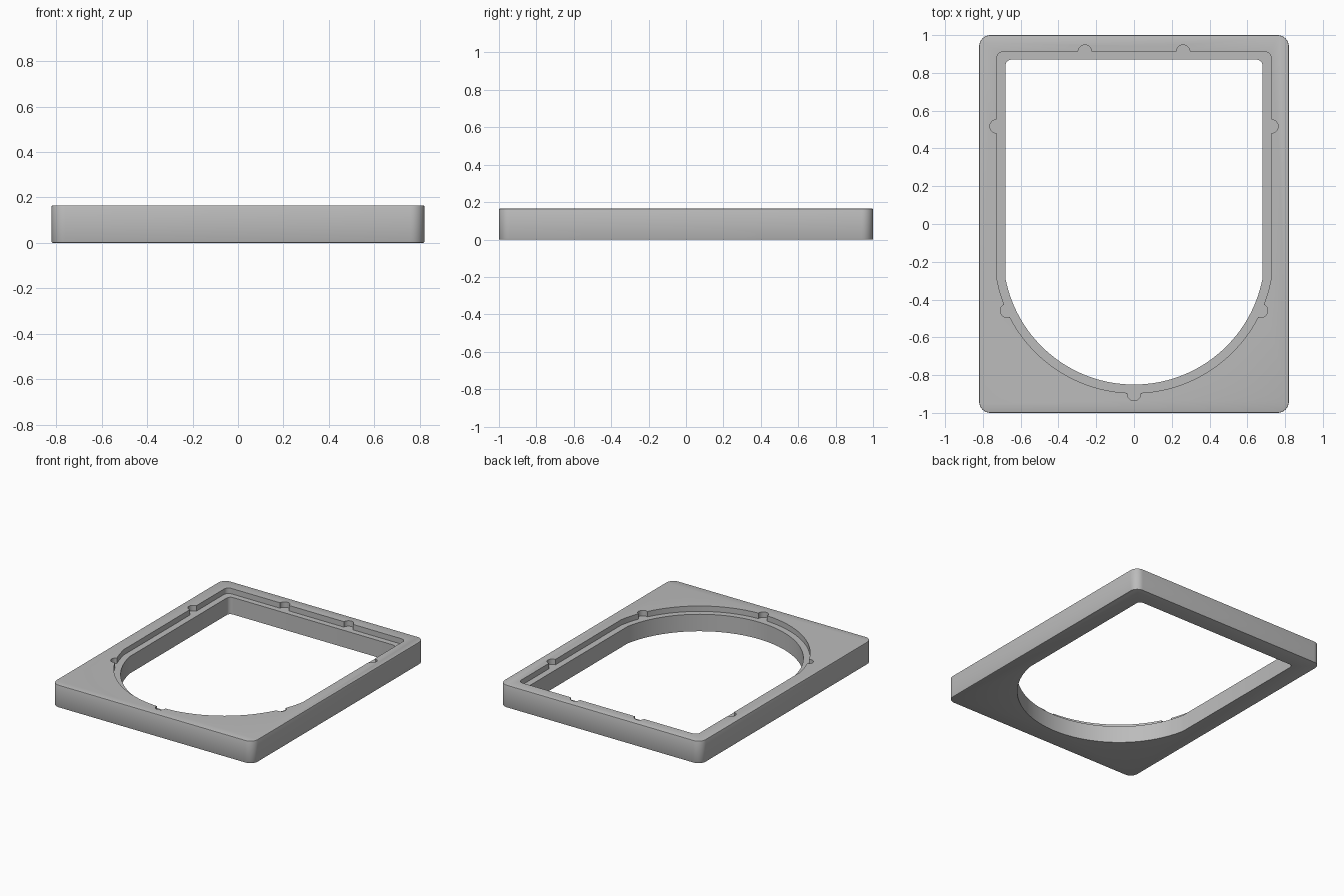
import bpy, bmesh, math
from mathutils import Vector

if "Cube" in bpy.data.objects:
    bpy.data.objects.remove(bpy.data.objects["Cube"], do_unlink=True)

HEIGHT, LEDGE_Z, ARC_Y = 0.165, 0.125, -0.157

grey = bpy.data.materials.new("plain grey")
grey.use_nodes = True
grey.diffuse_color = (0.5, 0.5, 0.5, 1)
grey.node_tree.nodes["Principled BSDF"].inputs["Base Color"].default_value = (0.5, 0.5, 0.5, 1)


def arc(cx, cy, r, start, end, steps):
    angles = [math.radians(start + (end - start) * i / steps) for i in range(steps + 1)]
    return [Vector((cx + r * math.cos(a), cy + r * math.sin(a))) for a in angles]


def prism(name, outline, z0, z1, bevel=0):
    """Extrude a counter-clockwise outline from z0 to z1."""
    bm = bmesh.new()
    base = bm.faces.new([bm.verts.new((p.x, p.y, z0)) for p in outline])
    top = bmesh.ops.extrude_face_region(bm, geom=[base])["geom"]
    bmesh.ops.translate(bm, vec=(0, 0, z1 - z0),
                        verts=[v for v in top if isinstance(v, bmesh.types.BMVert)])
    bmesh.ops.recalc_face_normals(bm, faces=bm.faces)
    if bevel:
        rims = [e for e in bm.edges if abs(e.verts[0].co.z - e.verts[1].co.z) < 1e-5]
        bmesh.ops.bevel(bm, geom=rims, offset=bevel, segments=2, profile=0.5, affect='EDGES')
    mesh = bpy.data.meshes.new(name)
    bm.to_mesh(mesh)
    bm.free()
    mesh.materials.append(grey)
    obj = bpy.data.objects.new(name, mesh)
    bpy.context.collection.objects.link(obj)
    return obj


def arch(half, top, radius, corner):
    """Square end with rounded corners at the back, round end at the front."""
    a = math.degrees(math.acos(half / radius))
    return (arc(half - corner, top - corner, corner, 0, 90, 6)
            + arc(corner - half, top - corner, corner, 90, 180, 6)
            + arc(0, ARC_Y, radius, 180 + a, 360 - a, 64))


def cut(target, cutter):
    mod = target.modifiers.new("cut", 'BOOLEAN')
    mod.operation, mod.solver, mod.object = 'DIFFERENCE', 'EXACT', cutter
    bpy.context.view_layer.objects.active = target
    bpy.ops.object.modifier_apply(modifier=mod.name)
    bpy.data.objects.remove(cutter, do_unlink=True)


# Outer block with rounded corners and softened rims
R = 0.06
X, Y = 0.82 - R, 1 - R
block = (arc(X, Y, R, 0, 90, 8) + arc(-X, Y, R, 90, 180, 8)
         + arc(-X, -Y, R, 180, 270, 8) + arc(X, -Y, R, 270, 360, 8))
frame = prism("frame", block, 0, HEIGHT, bevel=0.005)

# Through opening and the shallow ledge around it
cut(frame, prism("opening_cutter", arch(0.68, 0.87, 0.693, 0.03), -0.1, 0.3))
cut(frame, prism("ledge_cutter", arch(0.727, 0.912, 0.738, 0.035), LEDGE_Z, 0.3))

# Round notches in the ledge wall
notches = [(0, -0.899)]
for side in (-1, 1):
    notches += [(side * 0.26, 0.912), (side * 0.727, 0.517), (side * 0.672, -0.459)]
for x, y in notches:
    cut(frame, prism("notch_cutter", arc(x, y, 0.036, 0, 345, 23), LEDGE_Z, 0.3))

# Smooth curved walls, sharp edges kept
bpy.ops.object.select_all(action='DESELECT')
frame.select_set(True)
bpy.context.view_layer.objects.active = frame
bpy.ops.object.shade_smooth_by_angle(angle=math.radians(30))
